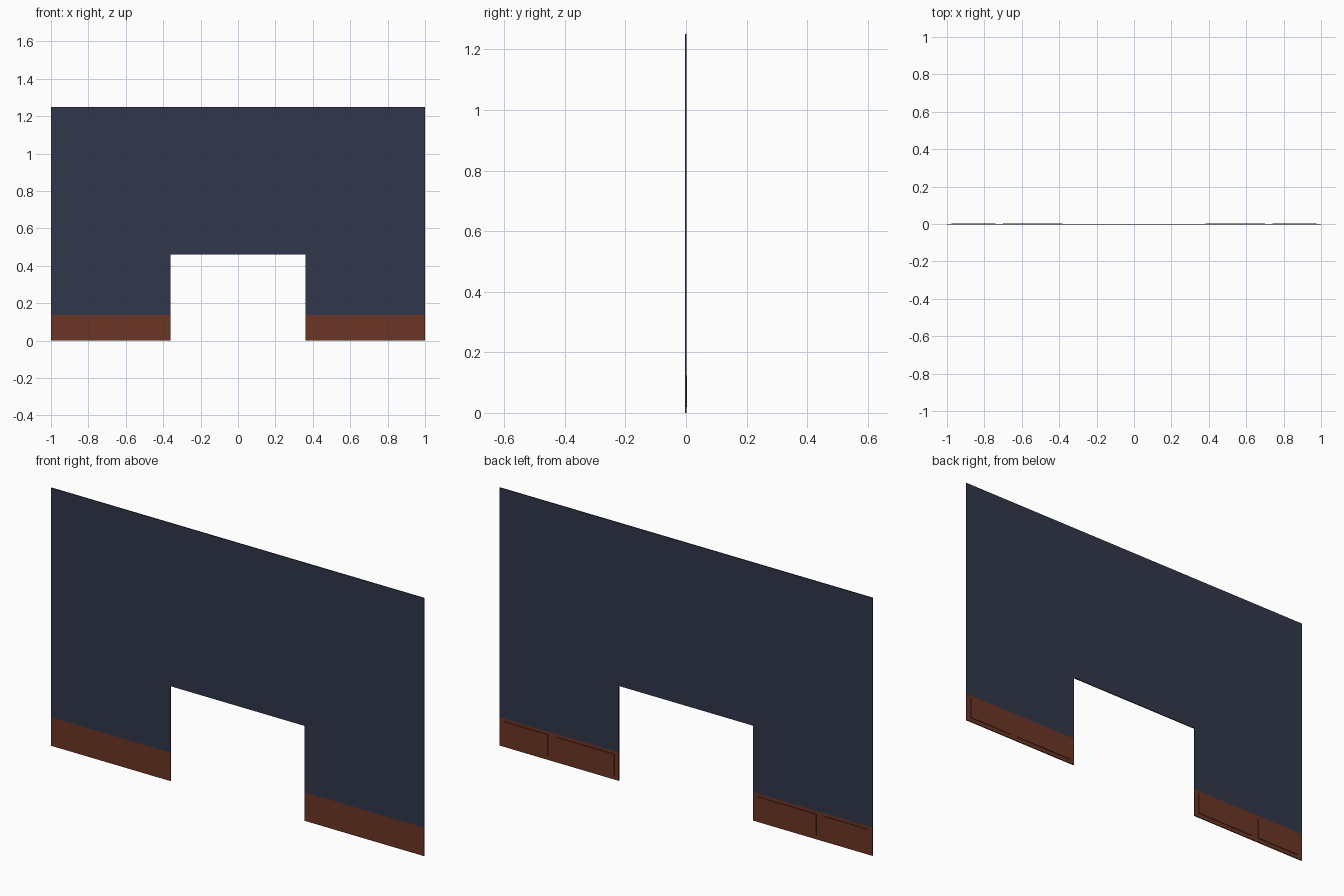
import bpy, bmesh

if "Cube" in bpy.data.objects:
    bpy.data.objects.remove(bpy.data.objects["Cube"])

def material(name, rgb):
    m = bpy.data.materials.new(name)
    m.diffuse_color = (*rgb, 1)
    m.use_nodes = True
    m.node_tree.nodes["Principled BSDF"].inputs["Base Color"].default_value = m.diffuse_color
    return m

NAVY = material("navy paint", (0.030, 0.039, 0.068))
BROWN = material("brown wood", (0.145, 0.036, 0.018))

def slab(name, outline, y0, y1, mat):
    """Extrude an XZ outline from y0 to y1."""
    bm = bmesh.new()
    face = bm.faces.new([bm.verts.new((x, y0, z)) for x, z in outline])
    new = bmesh.ops.extrude_face_region(bm, geom=[face])["geom"]
    bmesh.ops.translate(bm, vec=(0, y1 - y0, 0),
                        verts=[v for v in new if isinstance(v, bmesh.types.BMVert)])
    bmesh.ops.recalc_face_normals(bm, faces=bm.faces)
    me = bpy.data.meshes.new(name)
    bm.to_mesh(me)
    bm.free()
    me.materials.append(mat)
    ob = bpy.data.objects.new(name, me)
    bpy.context.collection.objects.link(ob)
    return ob

def rect(x0, x1, z0, z1):
    return [(x0, z0), (x1, z0), (x1, z1), (x0, z1)]

W, H, OPEN, OPEN_H, BASE = 1.0, 1.25, 0.36, 0.46, 0.138
FRONT, BACK, RAISED = -0.004, 0.001, 0.004

# wall with the doorway notch
slab("wall", [(-W, BASE), (-OPEN, BASE), (-OPEN, OPEN_H), (OPEN, OPEN_H),
              (OPEN, BASE), (W, BASE), (W, H), (-W, H)], FRONT, BACK, NAVY)

# wooden base strips either side of the opening, with raised panels on the back
for side, sx in (("left", -1), ("right", 1)):
    slab(f"base_strip_{side}", rect(*sorted((sx * OPEN, sx * W)), 0, BASE),
         FRONT, BACK, BROWN)
    for part, a, b in (("inner", 0.383, 0.70), ("outer", 0.74, 0.975)):
        slab(f"base_panel_{side}_{part}", rect(*sorted((sx * a, sx * b)), 0.02, 0.123),
             BACK, RAISED, BROWN)
